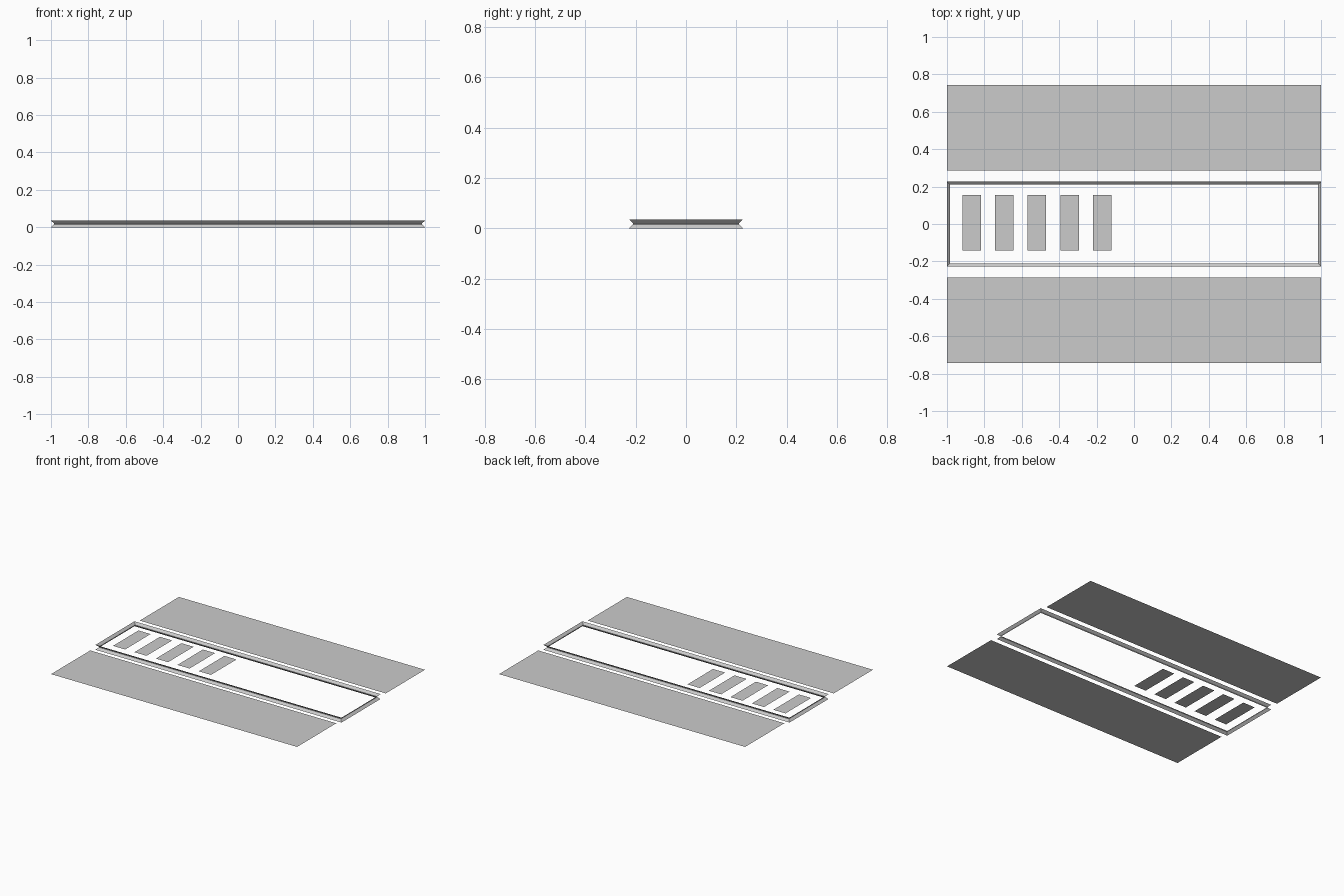
import bpy, bmesh

if "Cube" in bpy.data.objects:
    bpy.data.objects.remove(bpy.data.objects["Cube"])

MID_Z = 0.018


def flat_panel(name, cx, cy, w, d):
    """Single upward-facing rectangle."""
    bm = bmesh.new()
    x, y = w / 2, d / 2
    bm.faces.new([bm.verts.new(p) for p in
                  ((-x, -y, 0), (x, -y, 0), (x, y, 0), (-x, y, 0))])
    mesh = bpy.data.meshes.new(name)
    bm.to_mesh(mesh)
    bm.free()
    obj = bpy.data.objects.new(name, mesh)
    obj.location = (cx, cy, MID_Z)
    bpy.context.collection.objects.link(obj)


def rim(name, hx, hy, profile):
    """Rectangular open loop swept from (inset, z) profile points."""
    bm = bmesh.new()
    rings = []
    for inset, z in profile:
        x, y = hx - inset, hy - inset
        rings.append([bm.verts.new(p) for p in
                      ((-x, -y, z), (x, -y, z), (x, y, z), (-x, y, z))])
    for low, high in zip(rings, rings[1:]):
        for i in range(4):
            j = (i + 1) % 4
            bm.faces.new((low[i], low[j], high[j], high[i]))
    mesh = bpy.data.meshes.new(name)
    bm.to_mesh(mesh)
    bm.free()
    bpy.context.collection.objects.link(bpy.data.objects.new(name, mesh))


# Two long side panels
for side, sy in (("front", -1), ("back", 1)):
    flat_panel(f"{side}_panel", 0, sy * 0.5145, 2.0, 0.455)

# Grooved central frame, pinched inward at mid height
rim("grooved_frame", 1.0, 0.227,
    [(0, 0), (0.017, 0.016), (0.017, 0.020), (0, 0.036)])

# Row of five slats inside the frame
for i in range(5):
    flat_panel(f"slat_{i + 1}", -0.868 + i * 0.1745, 0.007, 0.099, 0.296)
